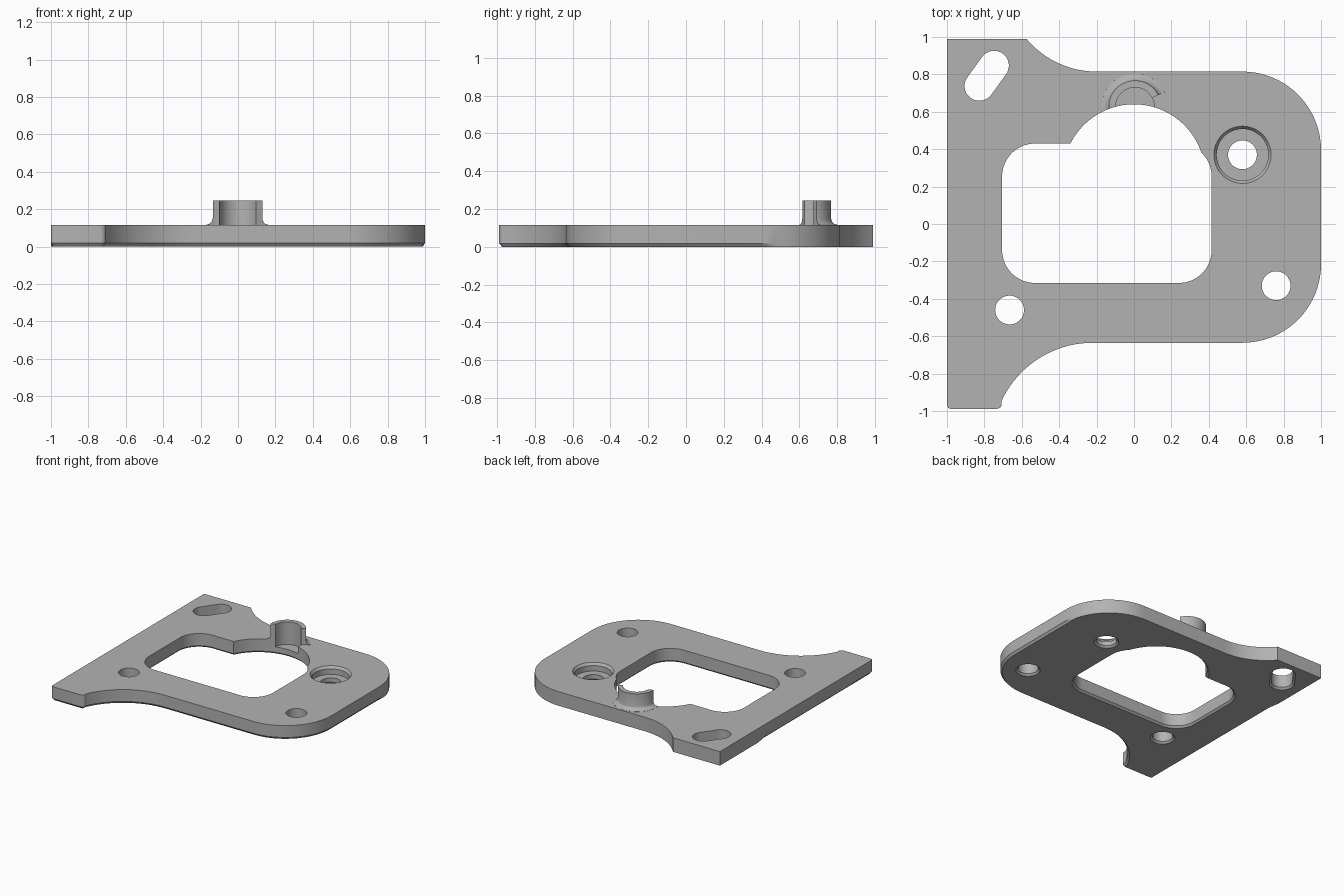
import bpy, bmesh
from math import radians, cos, sin
from mathutils import Vector

if "Cube" in bpy.data.objects:
    bpy.data.objects.remove(bpy.data.objects["Cube"])

THICK = 0.115

metal = bpy.data.materials.new("grey metal")
metal.use_nodes = True
grey = (0.45, 0.45, 0.45, 1)
metal.diffuse_color = grey
metal.node_tree.nodes["Principled BSDF"].inputs["Base Color"].default_value = grey


def arc(cx, cy, r, a0, a1, n=20):
    angles = [radians(a0 + (a1 - a0) * i / n) for i in range(n + 1)]
    return [(cx + r * cos(a), cy + r * sin(a)) for a in angles]


def circle(cx, cy, r, n=64):
    return arc(cx, cy, r, 0, 360, n)[:-1]


def grown(points, amount):
    """Offset a counter-clockwise outline outwards; amount may depend on the point."""
    result = []
    for i, p in enumerate(points):
        p = Vector(p)
        a = (p - Vector(points[i - 1])).normalized()
        b = (Vector(points[(i + 1) % len(points)]) - p).normalized()
        na, nb = Vector((a.y, -a.x)), Vector((b.y, -b.x))
        d = amount(p) if callable(amount) else amount
        result.append(p + (na + nb) * d / max(1 + na.dot(nb), 0.5))
    return result


def build(name, rings, wrap=False):
    """Skin a stack of rings and cap both ends."""
    bm = bmesh.new()
    rows = [[bm.verts.new(v) for v in ring] for ring in rings]
    for low, high in zip(rows, rows[1:]):
        for i in range(len(low)):
            bm.faces.new((low[i - 1], low[i], high[i], high[i - 1]))
    bm.faces.new(rows[0])
    bm.faces.new(rows[-1])
    bmesh.ops.recalc_face_normals(bm, faces=bm.faces)
    mesh = bpy.data.meshes.new(name)
    bm.to_mesh(mesh)
    bm.free()
    mesh.materials.append(metal)
    obj = bpy.data.objects.new(name, mesh)
    bpy.context.collection.objects.link(obj)
    return obj


def prism(name, outline, levels):
    return build(name, [[(p[0], p[1], z) for p in grown(outline, d)] for z, d in levels])


def combine(target, tool, operation):
    tool.hide_render = True
    mod = target.modifiers.new(tool.name, 'BOOLEAN')
    mod.operation, mod.solver, mod.object = operation, 'EXACT', tool
    bpy.context.view_layer.objects.active = target
    bpy.ops.object.modifier_apply(modifier=mod.name)
    bpy.data.objects.remove(tool)


# Plate with a lower edge chamfer that fades out towards the back
outline = [(-1, 0.99), (-1, 0.5), (-1, 0.4)]
outline += arc(-0.98, -0.968, 0.02, 180, 270, 4)
outline += arc(-0.735, -0.958, 0.03, 270, 338, 6)
outline += arc(-0.22, -1.174, 0.539, 155, 90)
outline += arc(0.58, -0.215, 0.42, -90, 0)
outline += arc(0.58, 0.395, 0.42, 0, 90)
outline += arc(-0.2, 1.304, 0.489, 270, 220)
outline[-1] = (-0.575, 0.99)


def edge_chamfer(p):
    return -0.015 * min(1, max(0, (0.5 - p.y) / 0.1))


plate = prism("mounting_plate", outline, [(0, edge_chamfer), (0.018, 0), (THICK, 0)])

# Partial collar with a flared foot
px, py = 0.005, 0.627
profile = [(0.07, 0.07), (0.178, 0.07), (0.176, 0.116), (0.158, 0.121),
           (0.145, 0.134), (0.14, 0.152), (0.14, 0.245), (0.07, 0.245)]
steps = 40
sweep = [radians(27 + 165 * i / steps) for i in range(steps + 1)]
collar = build("collar", [[(px + r * cos(a), py + r * sin(a), z) for r, z in profile]
                          for a in sweep])
combine(plate, collar, 'UNION')

# Collar bore, ending in a ledge within the plate
combine(plate, prism("collar_bore", circle(px, py, 0.103), [(0.06, 0), (0.4, 0)]), 'DIFFERENCE')

# Central window: rounded rectangle plus a round bulge at the back
THROUGH = [(-0.01, 0.025), (0.015, 0), (0.4, 0)]
R = 0.175
window = (arc(0.415 - R, 0.43 - R, R, 0, 90) + arc(-0.705 + R, 0.43 - R, R, 90, 180)
          + arc(-0.705 + R, -0.315 + R, R, 180, 270) + arc(0.415 - R, -0.315 + R, R, 270, 360))
combine(plate, prism("window", window, THROUGH), 'DIFFERENCE')
combine(plate, prism("window_bulge", circle(0, 0.26, 0.38, 96), THROUGH), 'DIFFERENCE')

# Bolt holes and the slanted slot
for x, y in ((-0.665, -0.46), (0.76, -0.33), (0.58, 0.37)):
    combine(plate, prism("bolt_hole", circle(x, y, 0.077, 48), THROUGH), 'DIFFERENCE')
slot = arc(-0.748, 0.847, 0.079, -36, 144) + arc(-0.827, 0.738, 0.079, 144, 324)
combine(plate, prism("slot", slot, THROUGH), 'DIFFERENCE')

# Counterbore with a chamfered mouth
combine(plate, prism("counterbore", circle(0.58, 0.37, 0.138),
                     [(0.05, 0), (0.095, 0), (0.135, 0.03)]), 'DIFFERENCE')

# Smooth shading with sharp edges kept
bpy.ops.object.select_all(action='DESELECT')
plate.select_set(True)
bpy.context.view_layer.objects.active = plate
bpy.ops.object.shade_smooth_by_angle(angle=radians(25))
